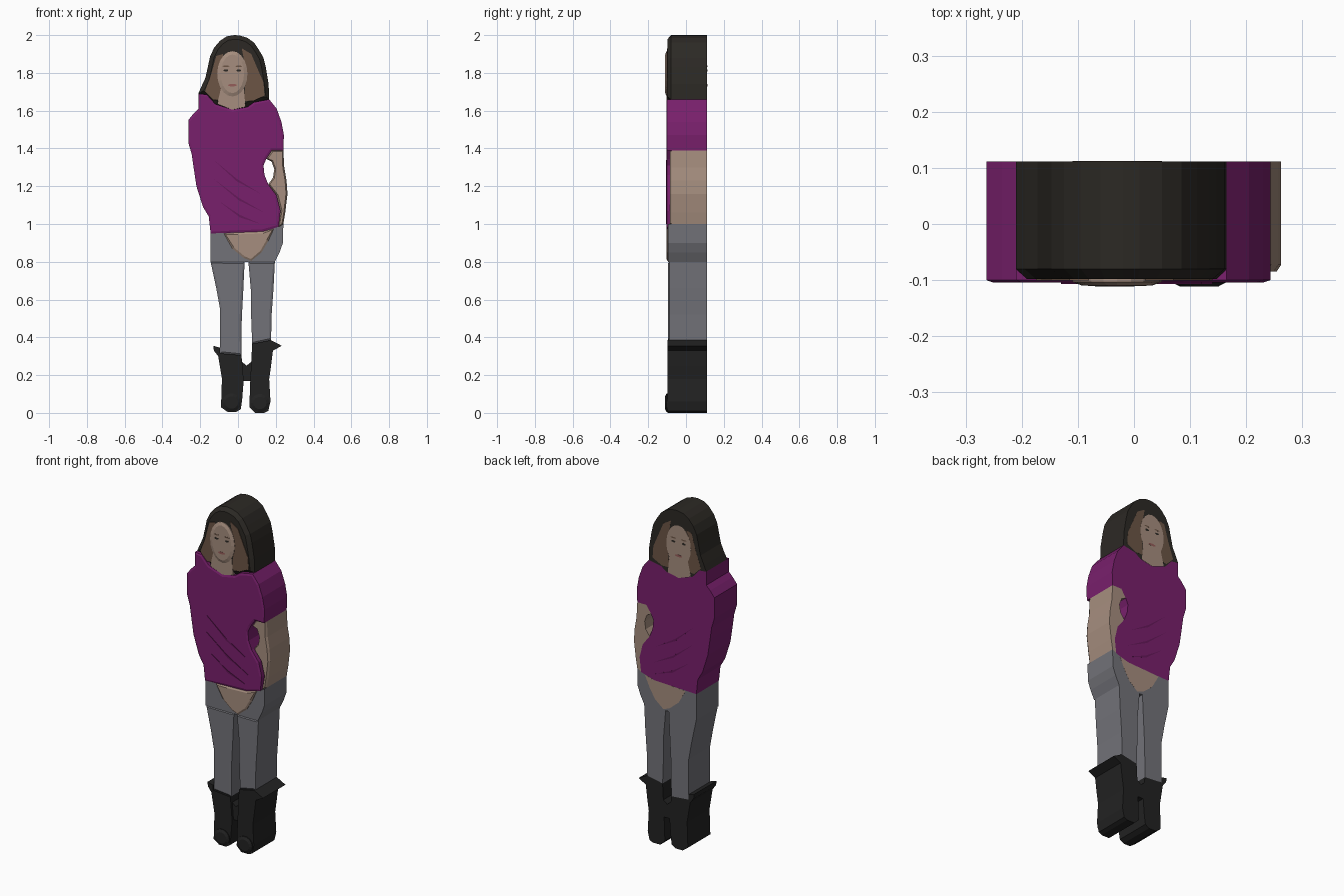
import bpy, bmesh, math

BACK = 0.111


def material(name, rgb):
    m = bpy.data.materials.new(name)
    m.diffuse_color = (*rgb, 1)
    return m


DARK = material("dark_hair", (0.025, 0.022, 0.018))
BROWN = material("brown_hair", (0.15, 0.09, 0.06))
SKIN = material("skin", (0.38, 0.27, 0.21))
LIPS = material("lips", (0.30, 0.11, 0.10))
PLUM = material("plum_cloth", (0.19, 0.014, 0.15))
FOLD = material("plum_shadow", (0.13, 0.009, 0.10))
DENIM = material("grey_denim", (0.17, 0.17, 0.19))
LEATHER = material("black_leather", (0.016, 0.016, 0.016))


def slab(name, pts, mat, front, back=BACK, rim=0.0, drop=0.0):
    """Extrude an x,z outline through y; rim/drop pillow the front edge."""
    bm = bmesh.new()
    face = bm.faces.new([bm.verts.new((x, back, z)) for x, z in pts])
    ext = bmesh.ops.extrude_face_region(bm, geom=[face], use_keep_orig=True)
    verts = [g for g in ext["geom"] if isinstance(g, bmesh.types.BMVert)]
    cap = [g for g in ext["geom"] if isinstance(g, bmesh.types.BMFace)]
    for v in verts:
        v.co.y = front + drop
    bmesh.ops.recalc_face_normals(bm, faces=bm.faces[:])
    if rim:
        bmesh.ops.inset_region(bm, faces=cap, thickness=rim, use_even_offset=False)
        for v in cap[0].verts:
            v.co.y = front
    bmesh.ops.triangulate(bm, faces=[f for f in bm.faces if len(f.verts) > 4])
    mesh = bpy.data.meshes.new(name)
    bm.to_mesh(mesh)
    bm.free()
    mesh.materials.append(mat)
    ob = bpy.data.objects.new(name, mesh)
    bpy.context.collection.objects.link(ob)
    return ob


def oval(cx, cz, rx, rz, n=20):
    return [(cx + rx * math.cos(2 * math.pi * i / n),
             cz + rz * math.sin(2 * math.pi * i / n)) for i in range(n)]


# Shared neckline between hair/neck and shirt, left to right
neckline = [(-0.21, 1.69), (-0.165, 1.685), (-0.12, 1.635), (-0.03, 1.605),
            (0.05, 1.62), (0.085, 1.645), (0.165, 1.66)]

# Hair mass
slab("hair", neckline + [
    (0.162, 1.74), (0.147, 1.83), (0.135, 1.88), (0.112, 1.92), (0.085, 1.96),
    (0.05, 1.985), (0.01, 1.998), (-0.02, 2.0), (-0.06, 1.993), (-0.095, 1.97),
    (-0.125, 1.935), (-0.147, 1.89), (-0.16, 1.83), (-0.172, 1.775), (-0.195, 1.725)],
    DARK, -0.098, rim=0.022, drop=0.018)

# Lighter locks either side of the face
slab("left_lock", [(-0.175, 1.70), (-0.13, 1.655), (-0.09, 1.66), (-0.085, 1.78), (-0.08, 1.90),
                   (-0.115, 1.89), (-0.14, 1.80)], BROWN, -0.101, BACK + 0.0005)
slab("right_lock", [(0.03, 1.65), (0.08, 1.65), (0.14, 1.68), (0.135, 1.75), (0.10, 1.83),
                    (0.07, 1.90), (0.02, 1.93), (0.045, 1.80)], BROWN, -0.101, BACK + 0.0005)

# Neck, face and features
slab("neck", [(-0.11, 1.635), (-0.03, 1.605), (0.04, 1.62), (0.03, 1.72), (-0.09, 1.72)],
     SKIN, -0.102, BACK + 0.001)
slab("face", oval(-0.03, 1.795, 0.08, 0.12), SKIN, -0.110, BACK + 0.001, rim=0.018, drop=0.007)
for side, x in (("left", -0.064), ("right", 0.004)):
    slab(side + "_eye", oval(x, 1.813, 0.013, 0.006, 8), DARK, -0.1108, BACK + 0.0015)
    slab(side + "_brow", oval(x, 1.835, 0.018, 0.004, 8), BROWN, -0.1108, BACK + 0.0015)
slab("mouth", oval(-0.03, 1.735, 0.024, 0.007, 10), LIPS, -0.1108, BACK + 0.0015)

# Loose shirt with sleeves
slab("shirt", neckline[::-1] + [
    (-0.21, 1.61), (-0.235, 1.585), (-0.263, 1.55), (-0.263, 1.43), (-0.245, 1.37),
    (-0.235, 1.30), (-0.22, 1.20), (-0.185, 1.09), (-0.155, 1.04), (-0.145, 0.95),
    (0.0, 0.955), (0.13, 0.96), (0.215, 0.985), (0.225, 1.07), (0.205, 1.15),
    (0.16, 1.21), (0.14, 1.26), (0.135, 1.31), (0.15, 1.345), (0.18, 1.39), (0.24, 1.39),
    (0.243, 1.47), (0.23, 1.54), (0.205, 1.61)], PLUM, -0.104, rim=0.012, drop=0.004)

# Diagonal shirt folds
for i, (x0, z0, x1, z1) in enumerate([(-0.13, 1.34, 0.12, 1.16), (-0.13, 1.24, 0.14, 1.06),
                                      (-0.10, 1.12, 0.12, 1.0)]):
    slab(f"shirt_fold_{i + 1}", [(x0, z0), ((x0 + x1) / 2, (z0 + z1) / 2 - 0.025), (x1, z1),
                                 ((x0 + x1) / 2, (z0 + z1) / 2 - 0.012)],
         FOLD, -0.1065, BACK + 0.0005)

# Bare arm leaving a small gap beside the waist
slab("arm", [(0.18, 1.39), (0.24, 1.39), (0.245, 1.30), (0.257, 1.23), (0.262, 1.16),
             (0.25, 1.06), (0.24, 1.0), (0.215, 0.985), (0.225, 1.07), (0.205, 1.15),
             (0.16, 1.21), (0.185, 1.245), (0.192, 1.29), (0.178, 1.33), (0.15, 1.345)],
     SKIN, -0.085, rim=0.008, drop=0.012)

# Trousers: hips and two legs
slab("hips", [(-0.145, 0.95), (0.0, 0.955), (0.13, 0.96), (0.215, 0.985), (0.24, 1.0),
              (0.238, 0.9), (0.22, 0.85), (0.195, 0.80), (0.055, 0.80), (0.035, 0.80), (-0.145, 0.80)],
     DENIM, -0.094)
slab("left_leg", [(-0.145, 0.80), (0.035, 0.80), (0.028, 0.65), (0.02, 0.50), (0.018, 0.305),
                  (-0.095, 0.315), (-0.095, 0.55), (-0.115, 0.66)],
     DENIM, -0.094, rim=0.012, drop=0.006)
slab("right_leg", [(0.055, 0.80), (0.195, 0.80), (0.188, 0.66), (0.178, 0.52), (0.175, 0.385),
                   (0.075, 0.365), (0.07, 0.5), (0.068, 0.65)],
     DENIM, -0.094, rim=0.012, drop=0.006)

# Clasped hands below the hem
slab("hands", [(-0.075, 0.95), (0.0, 0.955), (0.13, 0.96), (0.19, 0.975), (0.16, 0.91),
               (0.125, 0.85), (0.07, 0.805), (0.03, 0.82), (-0.03, 0.87)],
     SKIN, -0.104, BACK + 0.0005, rim=0.01, drop=0.006)

# Boots with flared cuffs, toe caps, and the bridge joining them
slab("left_boot", [(-0.13, 0.355), (-0.095, 0.345), (-0.095, 0.315), (0.018, 0.305), (0.022, 0.27),
                   (0.03, 0.17), (0.022, 0.07), (0.015, 0.02), (-0.01, 0.005), (-0.055, 0.005),
                   (-0.09, 0.03), (-0.085, 0.18), (-0.105, 0.30), (-0.128, 0.33)], LEATHER, -0.098)
slab("right_boot", [(0.075, 0.365), (0.175, 0.385), (0.232, 0.355), (0.185, 0.33), (0.175, 0.25),
                    (0.165, 0.18), (0.172, 0.06), (0.16, 0.01), (0.14, 0.0), (0.09, 0.0),
                    (0.06, 0.03), (0.065, 0.17), (0.07, 0.27)], LEATHER, -0.098)
slab("boot_bridge", [(0.022, 0.27), (0.045, 0.25), (0.07, 0.27), (0.065, 0.17), (0.03, 0.17)],
     LEATHER, -0.085)
for side, x, z in (("left", -0.034, 0.055), ("right", 0.116, 0.052)):
    slab(side + "_toe", oval(x, z, 0.05, 0.048, 14), LEATHER, -0.111, 0.0, rim=0.015, drop=0.008)
